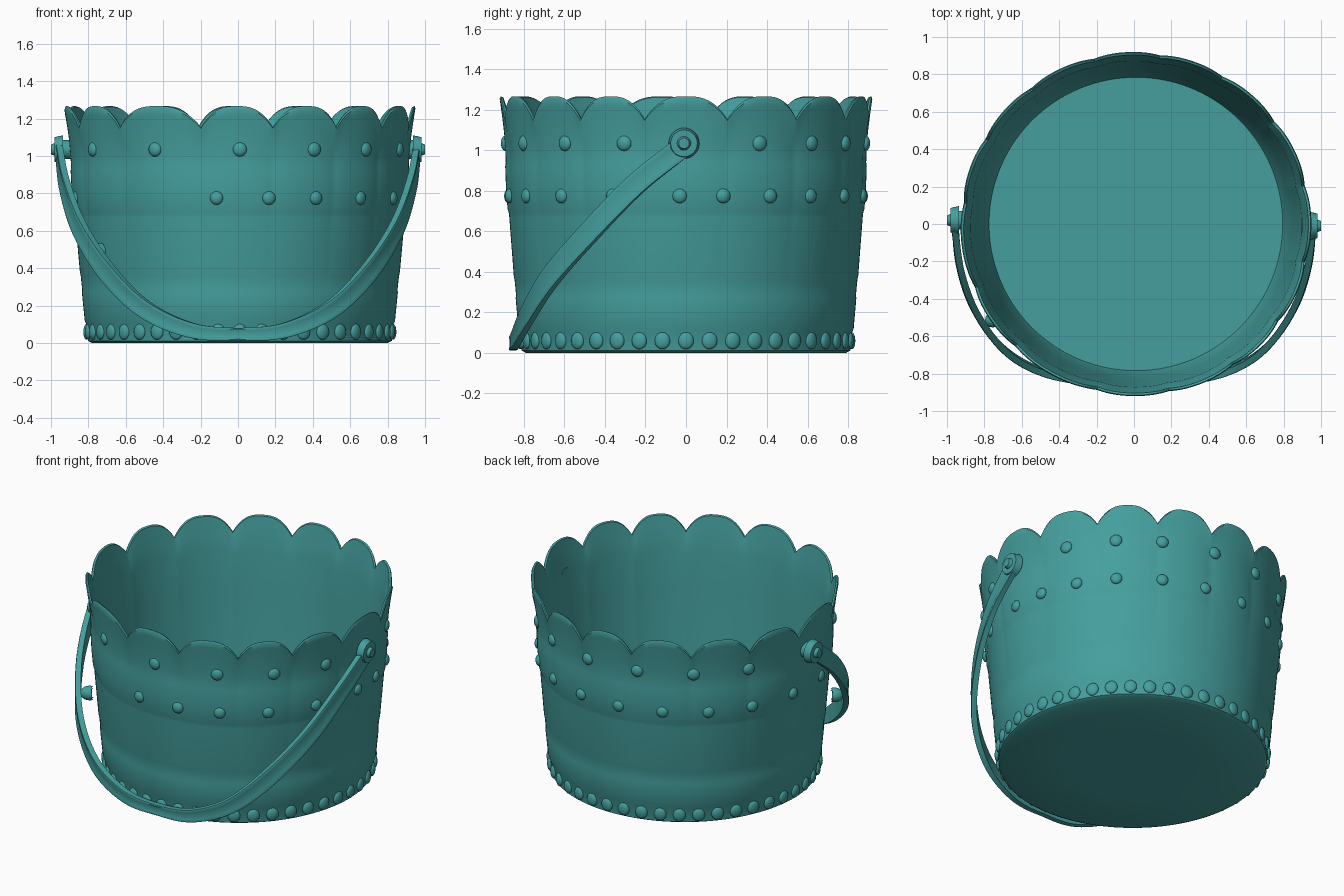
import bpy, bmesh, math
from mathutils import Vector, Matrix

if "Cube" in bpy.data.objects:
    bpy.data.objects.remove(bpy.data.objects["Cube"])

teal = bpy.data.materials.new("teal")
teal.diffuse_color = (0.058, 0.345, 0.338, 1)
teal.use_nodes = True
teal.node_tree.nodes["Principled BSDF"].inputs["Base Color"].default_value = teal.diffuse_color
CX = 0.01  # bucket axis


def finish(name, bm, angle=35):
    bmesh.ops.recalc_face_normals(bm, faces=bm.faces)
    me = bpy.data.meshes.new(name)
    bm.to_mesh(me)
    bm.free()
    ob = bpy.data.objects.new(name, me)
    bpy.context.collection.objects.link(ob)
    me.materials.append(teal)
    bpy.ops.object.select_all(action='DESELECT')
    ob.select_set(True)
    bpy.context.view_layer.objects.active = ob
    bpy.ops.object.shade_smooth_by_angle(angle=math.radians(angle))
    return ob


def polar(deg, r, z):
    """Degrees from the front (-y) towards +x; slightly wider in x near the top."""
    a = math.radians(deg)
    return Vector((CX + r * math.sin(a) * (1 + 0.016 * z), -r * math.cos(a), z))


def bridge(bm, rings):
    for a, b in zip(rings, rings[1:]):
        n = len(a)
        for i in range(n):
            bm.faces.new((a[i], a[(i + 1) % n], b[(i + 1) % n], b[i]))


# Scalloped rim: uneven dips between rounded plank tops
DIPS = [-68, -44, -13, 11, 34, 55, 77, 103, 127, 150, 172, 194, 217, 240, 263, 292]


def scallop(deg):
    d = (deg + 68) % 360 - 68
    for a, b in zip(DIPS, DIPS[1:]):
        if a <= d <= b:
            u = abs(2 * (d - a) / (b - a) - 1)
            return 1 - u ** 2.7
    return 0


# Bucket wall and floor: (radius, height), heights above 0.95 stretch to the rim
OUTER = [(0.40, 0), (0.79, 0), (0.812, 0.012), (0.82, 0.10), (0.828, 0.12), (0.841, 0.27),
         (0.839, 0.285), (0.846, 0.36), (0.85, 0.38), (0.871, 0.67), (0.873, 0.69), (0.879, 0.71),
         (0.886, 0.80), (0.890, 0.92), (0.887, 0.94), (0.89, 1.02), (0.895, 1.09),
         (0.903, 1.16), (0.911, 1.22), (0.916, 1.255), (0.911, 1.267)]
INNER = [(0.900, 1.262), (0.893, 1.22), (0.880, 1.15), (0.868, 1.05), (0.853, 0.8),
         (0.825, 0.4), (0.79, 0.075), (0.784, 0.06), (0.40, 0.06)]
bm = bmesh.new()
rings = []
for r, z in OUTER + INNER:
    ring = []
    for deg in range(360):
        s = scallop(deg)
        top = 1.155 + 0.112 * s
        zz = z if z <= 0.95 else 0.95 + (z - 0.95) * (top - 0.95) / (1.267 - 0.95)
        bulge = 0.010 * (s - 0.6) * max(0, min(1, (z - 0.3) / 0.9))
        ring.append(bm.verts.new(polar(deg, r + bulge, zz)))
    rings.append(ring)
bridge(bm, rings)
bm.faces.new(rings[0])
bm.faces.new(rings[-1])
finish("bucket", bm)


# Rivets: flattened domes on the wall, with the hidden inner half cut away
def domes(name, angles, r, z, size, depth, width=1.0):
    bm = bmesh.new()
    for a in angles:
        m = (Matrix.Translation(polar(a, r, z)) @ Matrix.Rotation(math.radians(a), 4, 'Z')
             @ Matrix.Diagonal((size * width, depth, size, 1)))
        new = bmesh.ops.create_uvsphere(bm, u_segments=14, v_segments=10, radius=1, matrix=m)
        inv = m.inverted()
        bmesh.ops.delete(bm, geom=[v for v in new['verts'] if (inv @ v.co).y > 0.4])
    return finish(name, bm, 60)


domes("upper_rivets", [-60, -30, 0, 26, 48, 70, 114, 134, 152, 174, 196, 218, 240],
      0.892, 1.035, 0.038, 0.022)
domes("band_rivets", [-8, 10, 27, 46, 66, 88, 102, 118, 134, 152, 170, 188, 206, 224, 242, 262, 282],
      0.885, 0.775, 0.036, 0.022)
domes("base_rivets", [i * 360 / 44 for i in range(44)], 0.819, 0.06, 0.042, 0.017, 0.92)

# Handle: lipped strap swept along a hanging curve, mirrored about the middle
half = [(0, -0.858, 0.048), (0.25, -0.845, 0.068), (0.5, -0.79, 0.18), (0.7, -0.67, 0.375),
        (0.85, -0.465, 0.61), (0.93, -0.24, 0.84), (0.96, 0.0, 1.03)]
ctrl = [Vector((-x, y, z)) for x, y, z in half[:0:-1]] + [Vector(p) for p in half]
ctrl = [2 * ctrl[0] - ctrl[1]] + ctrl + [2 * ctrl[-1] - ctrl[-2]]
path = []
for i in range(1, len(ctrl) - 2):
    p0, p1, p2, p3 = ctrl[i - 1:i + 3]
    for k in range(8):
        t = k / 8
        path.append(0.5 * (2 * p1 + (p2 - p0) * t + (2 * p0 - 5 * p1 + 4 * p2 - p3) * t * t
                           + (3 * p1 - p0 - 3 * p2 + p3) * t ** 3))
path.append(ctrl[-2])
SECTION = [(-.046, -.020), (.046, -.020), (.046, .014), (.038, .017), (.026, .013),
           (-.026, .013), (-.038, .017), (-.046, .014)]
bm = bmesh.new()
rings = []
for i, p in enumerate(path):
    tan = (path[min(i + 1, len(path) - 1)] - path[max(i - 1, 0)]).normalized()
    out = Vector((p.x, p.y, 0))
    out = (out - tan * out.dot(tan)).normalized()
    side = tan.cross(out)
    wide = 0.72 + 0.42 * min(1, abs(p.x) / 0.7)  # narrower at the bottom of the bow
    rings.append([bm.verts.new(p + side * w * wide + out * n) for w, n in SECTION])
bridge(bm, rings)
bm.faces.new(rings[0])
bm.faces.new(rings[-1])
finish("handle", bm, 50)

# Handle pivots: washer disc and round pin on each side
for name, sx, y in (("right_pivot", 1, -0.01), ("left_pivot", -1, 0.02)):
    bm = bmesh.new()
    for r1, r2, x0, x1 in ((0.05, 0.05, 0.895, 0.95), (0.076, 0.066, 0.935, 0.980),
                           (0.036, 0.026, 0.975, 1.0)):
        m = (Matrix.Translation((sx * (x0 + x1) / 2, y, 1.035))
             @ Matrix.Rotation(sx * math.pi / 2, 4, 'Y'))
        bmesh.ops.create_cone(bm, cap_ends=True, segments=28, radius1=r1, radius2=r2,
                              depth=x1 - x0, matrix=m)
    finish(name, bm)

# Small lump bridging the wall and the handle on the left
domes("handle_lump", [-56], 0.90, 0.49, 0.045, 0.06)

# Floor board seams
bm = bmesh.new()
for x, y, length, rot in ((-0.20, 0.15, 0.78, 0.08), (0.14, 0.19, 0.95, 0.05)):
    m = (Matrix.Translation((x, y, 0.061)) @ Matrix.Rotation(rot, 4, 'Z')
         @ Matrix.Diagonal((0.008, length, 0.006, 1)))
    bmesh.ops.create_cube(bm, size=1, matrix=m)
finish("floor_seams", bm)
